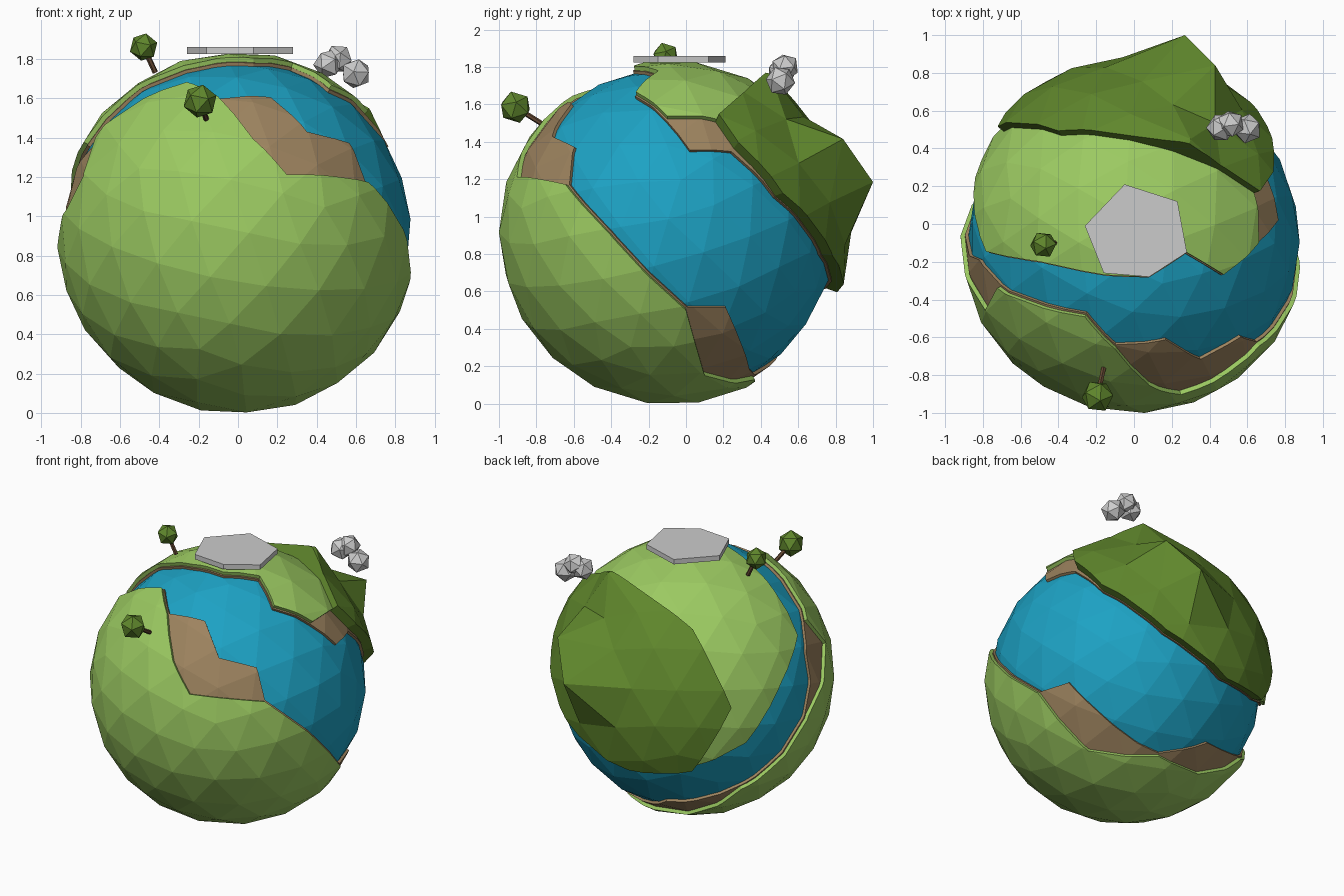
import bpy, bmesh
from mathutils import Vector, Euler

if "Cube" in bpy.data.objects:
    bpy.data.objects.remove(bpy.data.objects["Cube"])

CENTRE = Vector((0, -0.08, 0.915))


def material(name, rgb):
    m = bpy.data.materials.new(name)
    m.diffuse_color = (*rgb, 1)
    m.use_nodes = True
    m.node_tree.nodes["Principled BSDF"].inputs["Base Color"].default_value = m.diffuse_color
    return m


WATER = material("water", (0.012, 0.36, 0.55))
GRASS = material("grass", (0.33, 0.59, 0.12))
FOREST = material("forest", (0.115, 0.24, 0.025))
SAND = material("sand", (0.34, 0.23, 0.115))
BARK = material("bark", (0.12, 0.06, 0.03))


def add_object(name, bm, mat=None, loc=(0, 0, 0)):
    bmesh.ops.recalc_face_normals(bm, faces=bm.faces)
    me = bpy.data.meshes.new(name)
    bm.to_mesh(me)
    bm.free()
    if mat:
        me.materials.append(mat)
    ob = bpy.data.objects.new(name, me)
    ob.location = loc
    bpy.context.collection.objects.link(ob)
    return ob


def ball(name, loc, radius, mat=None, subdiv=1, peaks=(), rot=(0.3, 0.12, 0.2)):
    bm = bmesh.new()
    bmesh.ops.create_icosphere(bm, subdivisions=subdiv, radius=radius)
    bmesh.ops.rotate(bm, verts=bm.verts, matrix=Euler(rot).to_matrix())
    # nearest vertices are pulled out into mountain peaks
    for p in peaks:
        p = Vector(p)
        goal = p.normalized() * radius
        min(bm.verts, key=lambda v: (v.co - goal).length).co = p
    return add_object(name, bm, mat, loc)


def plate(name, outline, axis, radius, mat, outset=0.0, peaks=()):
    """Sphere of the given radius trimmed to a cone through the outline."""
    axis = Vector(axis).normalized()
    bm = bmesh.new()
    ring = [bm.verts.new((Vector(p).normalized() - axis * outset).normalized() * 2)
            for p in outline]
    tip, cap = bm.verts.new((0, 0, 0)), bm.verts.new(axis * 2)
    for a, b in zip(ring, ring[1:] + ring[:1]):
        bm.faces.new((a, b, tip))
        bm.faces.new((b, a, cap))
    cutter = add_object(name + "_cutter", bm, None, CENTRE)
    cutter.hide_render = True
    ob = ball(name, CENTRE, radius, mat, 3, peaks)
    mod = ob.modifiers.new("trim", 'BOOLEAN')
    mod.operation = 'INTERSECT'
    mod.solver = 'EXACT'
    mod.object = cutter
    bpy.context.view_layer.objects.active = ob
    bpy.ops.object.modifier_apply(modifier="trim")
    bpy.data.objects.remove(cutter)
    return ob


# Ocean
ball("ocean", CENTRE, 0.88, WATER, 3)

# Front continent, with beaches where the sand outline runs wider
front = [(-.1, -.58, .69), (.08, -.78, .48), (.25, -.83, .30), (.67, -.57, .26),
         (.81, -.32, 0), (.815, .08, -.415), (.47, .18, -.765), (.1, .45, -.79),
         (-.25, .42, -.77), (-.65, .38, -.50), (-.8, .25, -.37), (-.905, 0, -.05),
         (-.87, -.24, .12), (-.79, -.38, .29), (-.73, -.26, .49), (-.26, -.41, .765)]
front_sand = (front[:1] + [(.17, -.55, .695), (.36, -.66, .52), (.57, -.53, .455)]
              + front[3:6] + [(.75, .29, -.415), (.27, .42, -.755)] + front[7:8]
              + [(-.2, .58, -.645)] + front[9:12]
              + [(-.87, -.1, .15), (-.82, -.12, .33)] + front[14:])
FRONT_AXIS = (0, -.85, -.5)
plate("front_beach", front_sand, FRONT_AXIS, 0.898, SAND, 0.012)
plate("front_land", front, FRONT_AXIS, 0.922, GRASS)

# Back continent
shore = [(.64, .25, .61), (.71, .35, .465), (.68, .58, .205), (.37, .83, -.115),
         (-.11, .9, -.32), (-.52, .76, -.27)]
west = [(-.77, .49, -.10), (-.856, .225, .24), (-.79, -.066, .466), (-.5, -.12, .765),
        (-.16, -.19, .88), (.08, -.2, .895), (.28, -.07, .87), (.48, -.19, .76),
        (.67, -.02, .63)]
BACK_AXIS = (-.1, .75, .6)
plate("back_beach", [(.77, .11, .45), (.72, .34, .45)] + shore[2:] + west,
      BACK_AXIS, 0.898, SAND, 0.012)
plate("back_land", shore + west, BACK_AXIS, 0.922, GRASS)

# Forest highland with mountain peaks
plate("highland", shore + [(-.72, .60, .18), (-.40, .58, .65), (.15, .49, .77)],
      (0, .95, .3), 0.965, FOREST, 0.006,
      [(.27, 1.08, .27), (.43, .92, .5), (.3, .53, .85)])

# Stone plaza on top
bm = bmesh.new()
face = bm.faces.new([bm.verts.new((x, y, 1.825)) for x, y in
                     ((-.05, .21), (.23, .12), (.28, -.15), (.08, -.28), (-.16, -.26), (-.26, -.01))])
top = bmesh.ops.extrude_face_region(bm, geom=[face])["geom"]
bmesh.ops.translate(bm, vec=(0, 0, .035),
                    verts=[v for v in top if isinstance(v, bmesh.types.BMVert)])
add_object("stone_plaza", bm)

# Trees
for i, (root, crown, r) in enumerate([((-.42, -.1, 1.73), (-.48, -.11, 1.86), .073),
                                      ((-.16, -.76, 1.49), (-.193, -.912, 1.585), .088)]):
    root, crown = Vector(root), Vector(crown)
    d = crown - root
    bpy.ops.mesh.primitive_cylinder_add(vertices=6, radius=.014, depth=d.length,
                                        location=(root + crown) / 2,
                                        rotation=d.to_track_quat('Z', 'Y').to_euler())
    trunk = bpy.context.object
    trunk.name = f"tree_trunk_{i + 1}"
    trunk.data.materials.append(BARK)
    ball(f"tree_crown_{i + 1}", crown, r, FOREST)

# Cloud puffs
for i, (loc, r) in enumerate([((.46, .51, 1.775), .078), ((.51, .53, 1.80), .075),
                              ((.60, .505, 1.725), .08)]):
    ball(f"cloud_puff_{i + 1}", loc, r, rot=(0.5 * i, 0.4, 0.9 * i))
